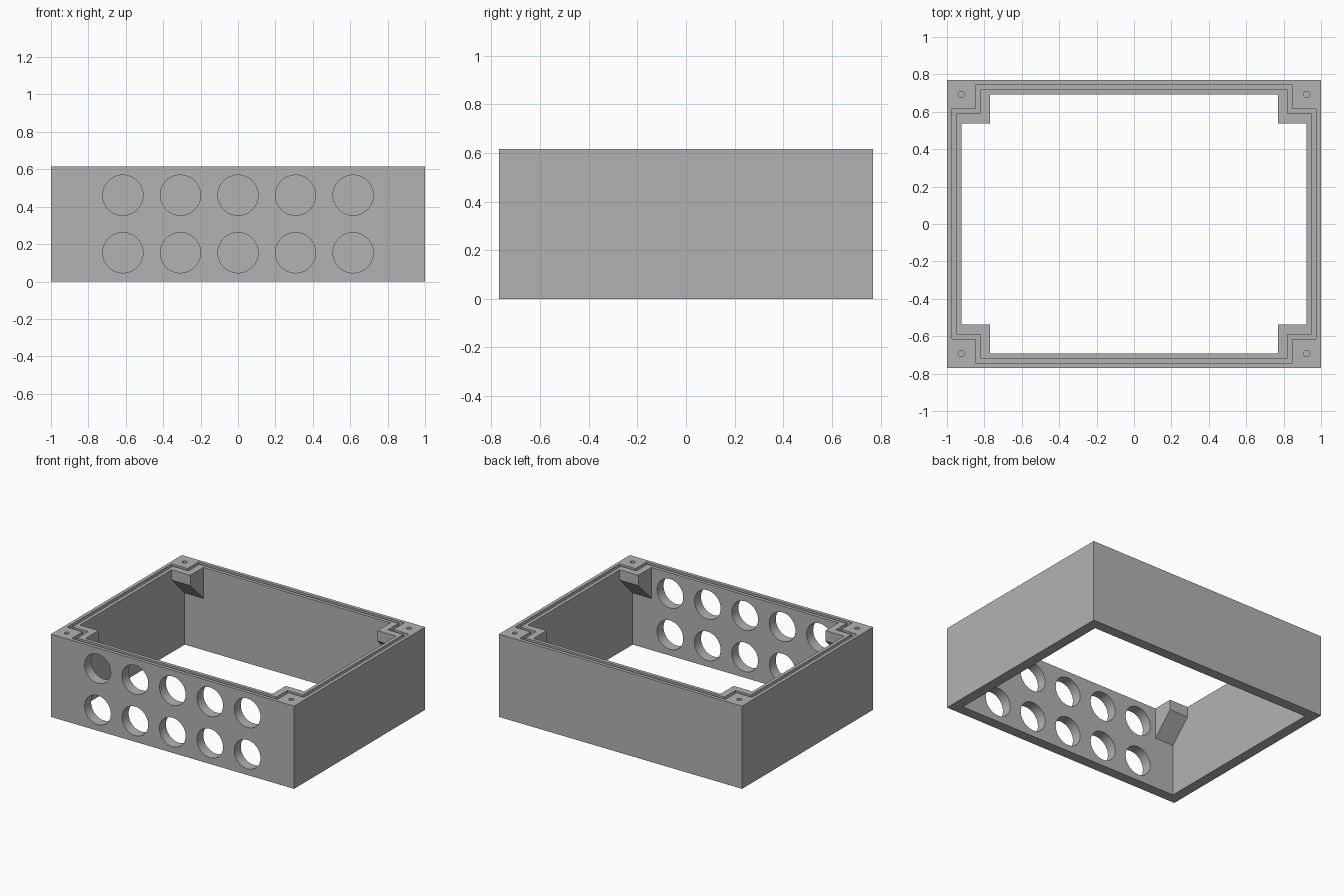
import bpy
import bmesh
import math
from mathutils import Matrix, Vector

cube = bpy.data.objects.get("Cube")
if cube:
    bpy.data.objects.remove(cube, do_unlink=True)

U = 1 / 13                      # one wall thickness
HALF_X, HALF_Y, HEIGHT = 13 * U, 10 * U, 8 * U
CORNERS = [(1, 1), (-1, 1), (-1, -1), (1, -1)]

grey = bpy.data.materials.new("light grey plastic")
grey.use_nodes = True
colour = (0.45, 0.45, 0.45, 1)
grey.diffuse_color = colour
grey.node_tree.nodes["Principled BSDF"].inputs["Base Color"].default_value = colour


def make_object(name, bm):
    bmesh.ops.recalc_face_normals(bm, faces=bm.faces)
    mesh = bpy.data.meshes.new(name)
    bm.to_mesh(mesh)
    bm.free()
    mesh.materials.append(grey)
    obj = bpy.data.objects.new(name, mesh)
    bpy.context.collection.objects.link(obj)
    return obj


def add_box(bm, low, high):
    low, high = Vector(low), Vector(high)
    matrix = Matrix.Translation((low + high) / 2) @ Matrix.Diagonal((*(high - low), 1))
    bmesh.ops.create_cube(bm, size=1, matrix=matrix)


def add_cylinder(bm, centre, radius, length, turn=0):
    matrix = Matrix.Translation(centre) @ Matrix.Rotation(turn, 4, "X")
    bmesh.ops.create_cone(bm, cap_ends=True, segments=48, radius1=radius,
                          radius2=radius, depth=length, matrix=matrix)


def add_prism(bm, points, shift):
    face = bm.faces.new([bm.verts.new(p) for p in points])
    new = bmesh.ops.extrude_face_region(bm, geom=[face])["geom"]
    bmesh.ops.translate(bm, vec=shift, verts=[v for v in new if isinstance(v, bmesh.types.BMVert)])


def cut(target, cutter):
    """Subtract the cutter from the target and discard it."""
    cutter.hide_render = True
    mod = target.modifiers.new("cut", "BOOLEAN")
    mod.operation = "DIFFERENCE"
    mod.solver = "EXACT"
    mod.object = cutter
    bpy.context.view_layer.objects.active = target
    bpy.ops.object.modifier_apply(modifier=mod.name)
    bpy.data.objects.remove(cutter, do_unlink=True)


# Solid outer body
bm = bmesh.new()
add_box(bm, (-HALF_X, -HALF_Y, 0), (HALF_X, HALF_Y, HEIGHT))
body = make_object("open_enclosure_frame", bm)

# Open interior, leaving corner blocks with sloped undersides
bm = bmesh.new()
add_box(bm, (U - HALF_X, U - HALF_Y, -U), (HALF_X - U, HALF_Y - U, HEIGHT + U))
cavity = make_object("cavity_cutter", bm)
bm = bmesh.new()
profile = [(7, 10), (7, 7), (10, 4), (10, 10)]       # y, z in wall units
for sx, sy in CORNERS:
    add_prism(bm, [(sx * 10 * U, sy * y * U, z * U) for y, z in profile], (sx * 3 * U, 0, 0))
cut(cavity, make_object("corner_blocks", bm))
cut(body, cavity)

# Two rows of round openings in the front wall
bm = bmesh.new()
for column in range(-2, 3):
    for z in (2, 6):
        add_cylinder(bm, (column * 4 * U, U / 2 - HALF_Y, z * U), 1.4 * U, 2 * U, math.pi / 2)
cut(body, make_object("round_openings_cutter", bm))

# Seal groove around the rim, stepping inside the screw corners
bm = bmesh.new()
width = U / 3
outline = []
for i, (sx, sy) in enumerate(CORNERS):
    step = [(HALF_X - width, 8 * U), (11 * U, 8 * U), (11 * U, HALF_Y - width)]
    outline += [(sx, sy, x, y) for x, y in (step if i % 2 == 0 else step[::-1])]
loops = []
for z in (HEIGHT - U / 2, HEIGHT + U):
    for inset in (0, width):
        loops.append([bm.verts.new((sx * (x - inset), sy * (y - inset), z))
                      for sx, sy, x, y in outline])
for a, b in ((0, 1), (1, 3), (3, 2), (2, 0)):
    for i in range(len(outline)):
        j = (i + 1) % len(outline)
        bm.faces.new((loops[a][i], loops[a][j], loops[b][j], loops[b][i]))
cut(body, make_object("seal_groove_cutter", bm))

# Screw holes in the corners
bm = bmesh.new()
for sx, sy in CORNERS:
    add_cylinder(bm, (sx * 12 * U, sy * 9 * U, HEIGHT), 0.22 * U, 3 * U)
cut(body, make_object("screw_holes_cutter", bm))

# Sharp edges, smooth openings
bpy.ops.object.select_all(action="DESELECT")
body.select_set(True)
bpy.context.view_layer.objects.active = body
bpy.ops.object.shade_smooth_by_angle(angle=math.radians(30))
